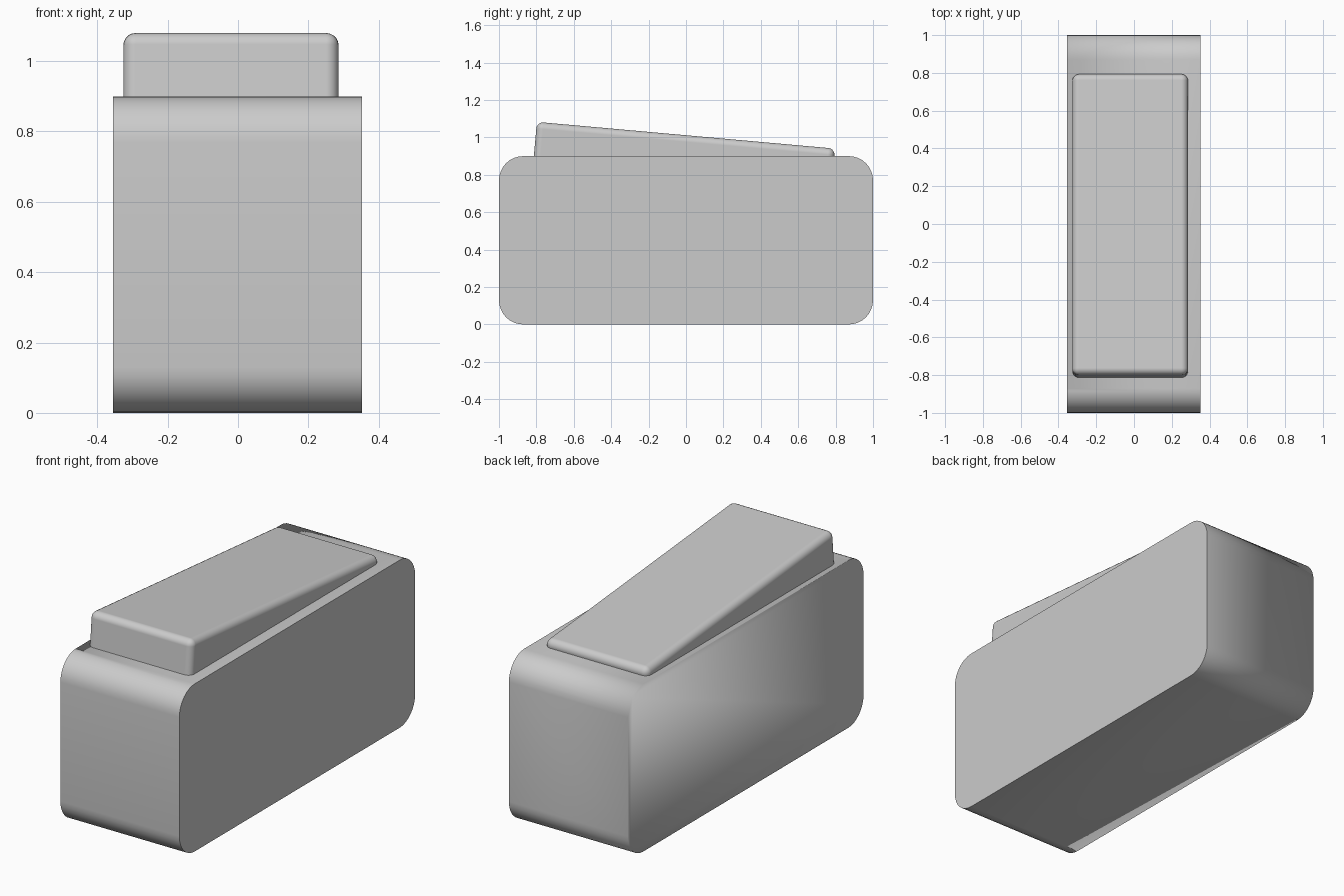
import bpy, bmesh
from math import sin, cos, pi, radians

if "Cube" in bpy.data.objects:
    bpy.data.objects.remove(bpy.data.objects["Cube"])

# Housing: rounded rectangle profile in y-z, extruded across x
def rounded_rect(y0, y1, z0, z1, r, steps=8):
    pts = []
    corners = [(y1 - r, z0 + r, -90), (y1 - r, z1 - r, 0),
               (y0 + r, z1 - r, 90), (y0 + r, z0 + r, 180)]
    for cy, cz, start in corners:
        for i in range(steps + 1):
            a = radians(start) + (pi / 2) * i / steps
            pts.append((cy + r * cos(a), cz + r * sin(a)))
    return pts

def make_object(name, bm):
    bmesh.ops.recalc_face_normals(bm, faces=bm.faces)
    mesh = bpy.data.meshes.new(name)
    bm.to_mesh(mesh)
    bm.free()
    obj = bpy.data.objects.new(name, mesh)
    bpy.context.collection.objects.link(obj)
    return obj

bm = bmesh.new()
outline = rounded_rect(-1, 1, 0, 0.9, 0.13)
left = bm.faces.new([bm.verts.new((-0.355, y, z)) for y, z in outline])
grown = bmesh.ops.extrude_face_region(bm, geom=[left], use_keep_orig=True)
moved = [g for g in grown["geom"] if isinstance(g, bmesh.types.BMVert)]
bmesh.ops.translate(bm, verts=moved, vec=(0.707, 0, 0))
for f in bm.faces:
    f.smooth = True
# right rim is crisp all round; left rim blends softly towards the back
for e in bm.edges:
    a, b = (v.co for v in e.verts)
    rim = abs(a.x - b.x) < 1e-4
    if rim and (a.x > 0 or min(a.y, b.y) < -0.5 and max(a.y, b.y) < 0):
        e.smooth = False
make_object("housing", bm)

# Rocker: softly bevelled block tilted down towards the back
bm = bmesh.new()
bmesh.ops.create_cube(bm, size=1)
bmesh.ops.scale(bm, verts=bm.verts, vec=(0.612, 1.6, 0.24))
rocker = make_object("rocker", bm)
rocker.location = (-0.02, -0.011, 0.892)
rocker.rotation_euler = (radians(-5.12), 0, 0)
bevel = rocker.modifiers.new("soft_edges", "BEVEL")
bevel.width = 0.035
bevel.segments = 5
bpy.context.view_layer.objects.active = rocker
rocker.select_set(True)
bpy.ops.object.shade_smooth_by_angle(angle=radians(40))
# all rocker faces smooth after bevelling
for p in rocker.data.polygons:
    p.use_smooth = True
for e in rocker.data.edges:
    e.use_edge_sharp = False
bevel.harden_normals = True
